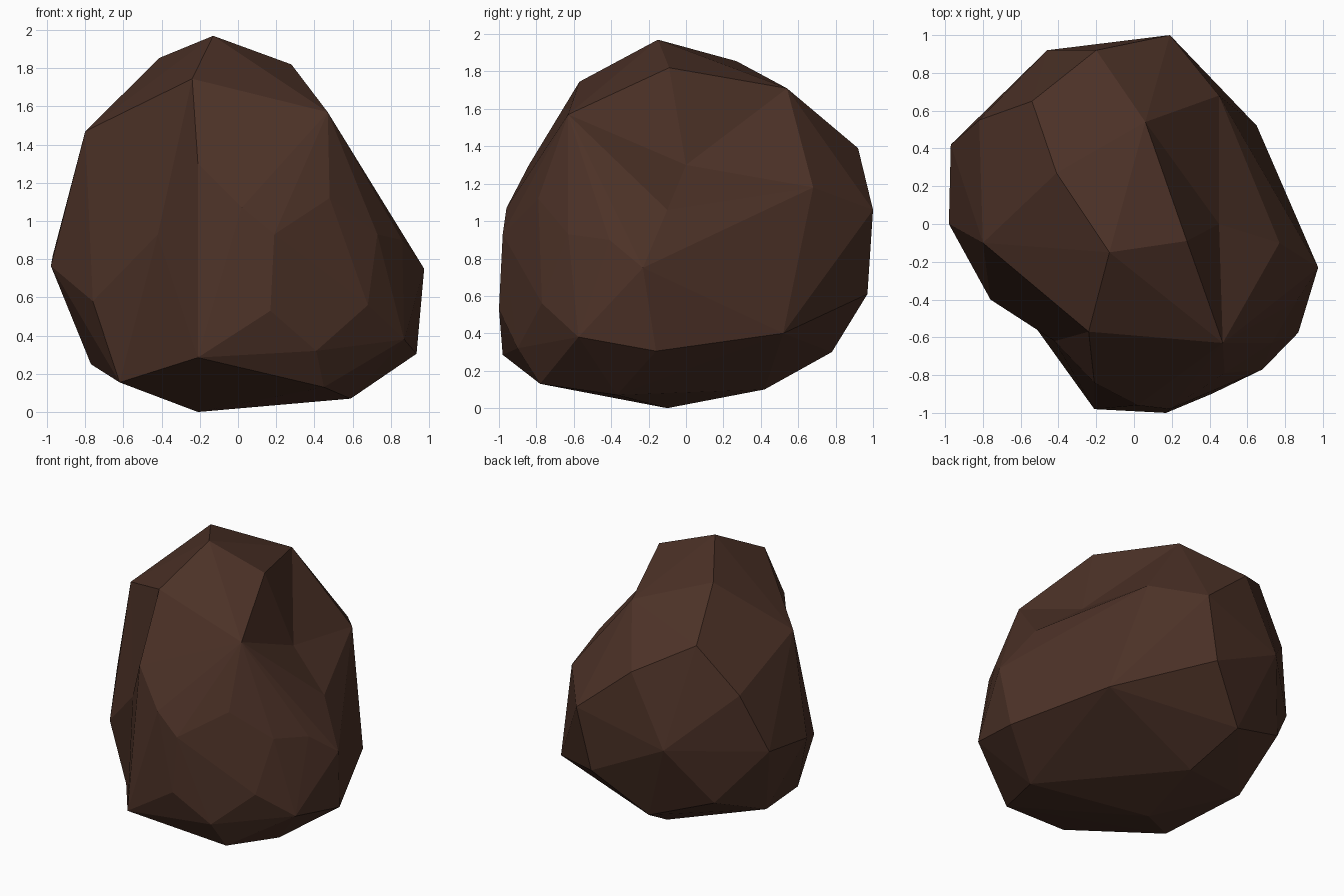
import bpy
import bmesh
from mathutils import Vector

# Remove the default object only
default_cube = bpy.data.objects.get("Cube")
if default_cube:
    bpy.data.objects.remove(default_cube, do_unlink=True)


def make_material(name, colour):
    material = bpy.data.materials.new(name)
    material.use_nodes = True
    material.diffuse_color = colour
    shader = material.node_tree.nodes["Principled BSDF"]
    shader.inputs["Base Color"].default_value = colour
    shader.inputs["Roughness"].default_value = 0.9
    return material


# Named corners of the chipped boulder, from the crown down
crown = dict(
    peak=(-.13, -.15, 1.97), crown_left=(.28, -.09, 1.82),
    crown_back=(-.41, .27, 1.855), crown_front=(-.24, -.57, 1.745),
    brow=(.47, -.63, 1.57), nape=(.06, .54, 1.71),
    shoulder_right=(-.8, -.1, 1.47), shoulder_back=(-.54, .65, 1.57),
    back_high=(-.2, .92, 1.39),
)
girdle = dict(
    back_right=(-.82, .55, 1.24), back_left=(.45, .68, 1.18),
    back_tip=(.19, 1, 1.06), back_mid=(-.46, .92, .88),
    side_right_back=(-.97, .42, .82), side_right=(-.98, 0, .765),
    side_right_front=(-.76, -.4, .58), side_left_high=(.77, -.1, 1.06),
    side_left_front=(.86, -.41, .9), side_left=(.975, -.23, .75),
)
front = dict(
    chest=(-.21, -.84, 1.3), ridge=(.02, -.96, 1.07),
    facet_top=(.48, -.79, 1.12), facet_right=(.19, -.98, .93),
    facet_left=(.73, -.63, .93), facet_low_left=(.68, -.77, .56),
    facet_low_right=(.17, -1, .53), facet_bottom=(.41, -.9, .32),
)
base = dict(
    back_low=(.09, .97, .61), hip_left=(.65, .52, .4),
    heel=(-.245, .78, .3), hip_right=(-.69, .66, .46),
    foot_back=(-.14, .42, .1), foot_right=(-.77, .17, .25),
    foot_front_right=(-.62, -.41, .155), foot=(-.21, -.1, 0),
    foot_left=(.59, -.37, .07), side_left_low=(.935, -.16, .305),
    corner_left=(.87, -.575, .38), toe_left=(.45, -.78, .13),
    toe_right=(-.21, -.98, .285),
)

# Stretch a faceted skin round the corners
bm = bmesh.new()
corner = {}
for band in (crown, girdle, front, base):
    for name, place in band.items():
        corner[name] = bm.verts.new(Vector(place))
bmesh.ops.convex_hull(bm, input=list(bm.verts), use_existing_faces=False)


def sink_hollow(rim_names, centre):
    """Replace the faces inside a rim with a fan to a sunken point."""
    rim = {corner[name] for name in rim_names}
    inside = [face for face in bm.faces if set(face.verts) <= rim]
    if not inside:
        return
    chosen = set(inside)
    edges = {edge for face in inside for edge in face.edges}
    outline = [edge for edge in edges
               if sum(face in chosen for face in edge.link_faces) == 1]
    pairs = [tuple(edge.verts) for edge in outline]
    bmesh.ops.delete(bm, geom=inside, context="FACES_ONLY")
    deepest = bm.verts.new(Vector(centre))
    for first, second in pairs:
        bm.faces.new((first, second, deepest))


# Shallow hollows on the left side and on the right of the front
sink_hollow(("brow", "crown_left", "nape", "back_left", "hip_left",
             "side_left_high"), (.45, 0, 1.3))
sink_hollow(("shoulder_right", "crown_front", "chest", "toe_right",
             "foot_front_right", "side_right_front"), (-.42, -.62, .93))

# Tidy the skin and keep its facets flat
loose = [vert for vert in bm.verts if not vert.link_faces]
bmesh.ops.delete(bm, geom=loose, context="VERTS")
stray = [edge for edge in bm.edges if not edge.link_faces]
bmesh.ops.delete(bm, geom=stray, context="EDGES")
bmesh.ops.recalc_face_normals(bm, faces=list(bm.faces))
for face in bm.faces:
    face.smooth = False

mesh = bpy.data.meshes.new("boulder")
bm.to_mesh(mesh)
bm.free()
mesh.materials.append(make_material("dark brown stone", (.072, .031, .02, 1)))
boulder = bpy.data.objects.new("boulder", mesh)
bpy.context.collection.objects.link(boulder)
